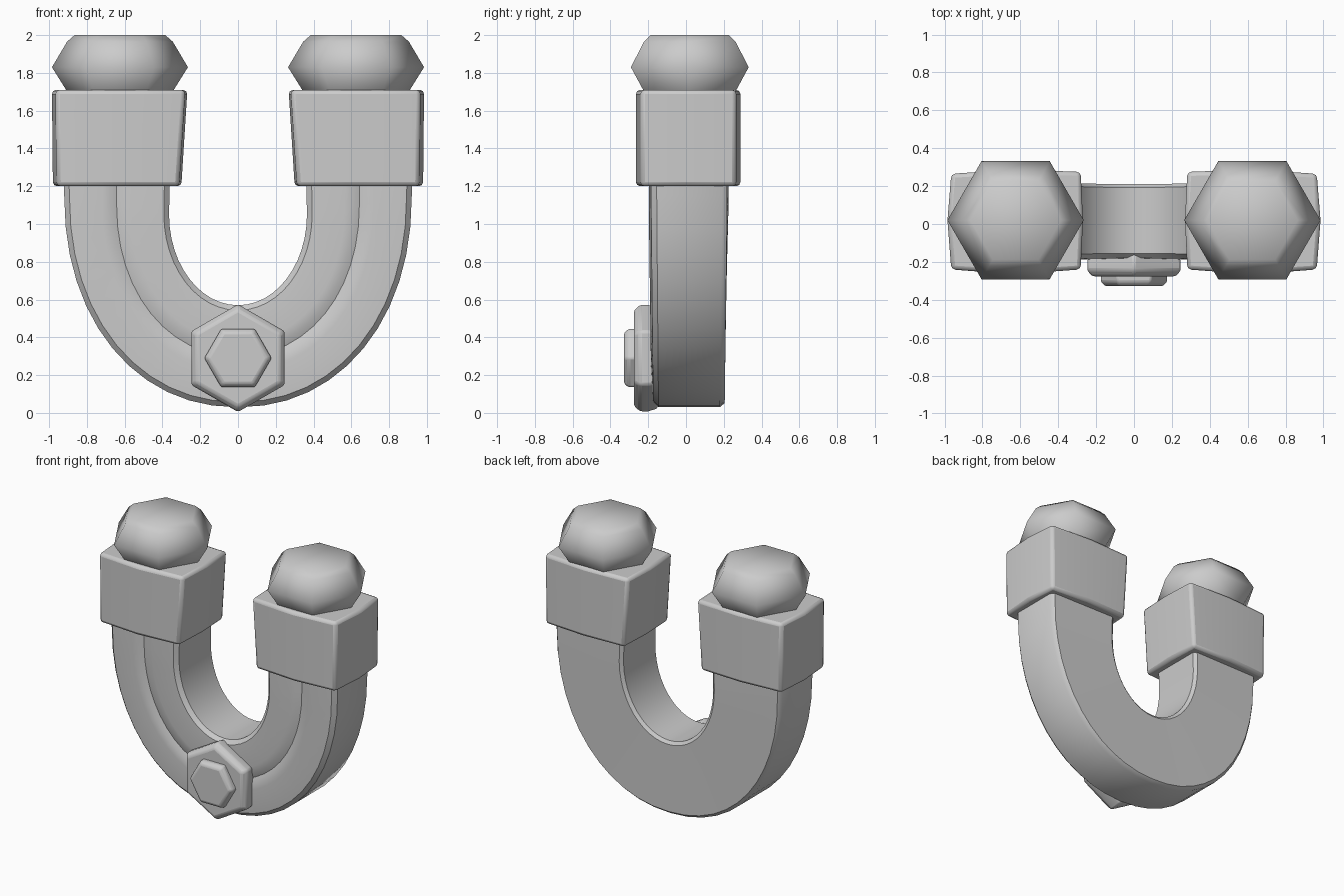
import bpy, bmesh, math

if "Cube" in bpy.data.objects:
    bpy.data.objects.remove(bpy.data.objects["Cube"])


def loft(name, rings, bevel=0.0, mirror=False, angle=35):
    """Skin a list of equal-length closed rings and cap both ends."""
    bm = bmesh.new()
    vs = [[bm.verts.new(p) for p in r] for r in rings]
    n = len(rings[0])
    for a, b in zip(vs, vs[1:]):
        for i in range(n):
            j = (i + 1) % n
            bm.faces.new((a[i], a[j], b[j], b[i]))
    bm.faces.new(vs[0])
    bm.faces.new(vs[-1])
    bmesh.ops.recalc_face_normals(bm, faces=bm.faces)
    me = bpy.data.meshes.new(name)
    bm.to_mesh(me)
    bm.free()
    ob = bpy.data.objects.new(name, me)
    bpy.context.collection.objects.link(ob)
    bpy.ops.object.select_all(action='DESELECT')
    ob.select_set(True)
    bpy.context.view_layer.objects.active = ob
    bpy.ops.object.shade_smooth_by_angle(angle=math.radians(angle))
    if bevel:
        m = ob.modifiers.new("bevel", 'BEVEL')
        m.width, m.segments, m.limit_method = bevel, 2, 'ANGLE'
        m.angle_limit = math.radians(30)
    if mirror:
        ob.modifiers.new("mirror", 'MIRROR')
    return ob


def hexagon(r, start=0):
    return [(r * math.cos(math.radians(start + 60 * i)),
             r * math.sin(math.radians(start + 60 * i))) for i in range(6)]


# U-shaped bar: section is (fraction from inner to outer edge, y), grooved in front
section = [(0, -0.165), (0.05, -0.192), (0.36, -0.197), (0.44, -0.19), (0.5, -0.175),
           (0.56, -0.19), (0.64, -0.197), (0.95, -0.185), (1, -0.155),
           (1, 0.19), (0.96, 0.218), (0.04, 0.224), (0, 0.205)]


def station(inner, outer, k):
    return [(inner[0] + (outer[0] - inner[0]) * f, y * k,
             inner[1] + (outer[1] - inner[1]) * f) for f, y in section]


rings = [station((-0.36, 1.3), (-0.925, 1.3), 1)]
for i in range(25):
    t = math.radians(-90 + 7.5 * i)
    s, c = math.sin(t), max(math.cos(t), 0)
    wide = math.copysign(abs(s) ** 0.94, s)
    rings.append(station((0.365 * s, 1.05 - 0.48 * c),
                         (0.92 * wide, 1.15 - 1.12 * c ** 0.94), 1 - 0.06 * c))
rings.append(station((0.36, 1.3), (0.925, 1.3), 1))
loft("u_bar", rings, angle=40)


# Collars: slightly bulging blocks around the two bar ends
def collar_ring(z, inner, outer):
    mid = (inner + outer) / 2
    return [(inner, 0.02, z), (inner + 0.012, -0.24, z), (mid, -0.265, z), (outer - 0.02, -0.24, z),
            (outer, 0.02, z), (outer - 0.02, 0.265, z), (mid, 0.288, z), (inner + 0.012, 0.275, z)]


loft("end_collars", [collar_ring(1.2, 0.30, 0.98), collar_ring(1.71, 0.268, 0.985)],
     bevel=0.022, mirror=True)

# Hexagonal studs on the collars
stud = [(0.27, 1.68), (0.285, 1.71), (0.36, 1.83), (0.28, 1.965), (0.24, 2.0)]
loft("end_studs", [[(0.625 + x, 0.02 + y, z) for x, y in hexagon(r)] for r, z in stud],
     mirror=True, angle=62)


# Front hex plate and bolt head
def front_hex(name, profile, start, bevel):
    loft(name, [[(x, y, 0.29 + z) for x, z in hexagon(r, start)] for r, y in profile], bevel)


front_hex("front_hex_plate", [(0.27, -0.15), (0.285, -0.2), (0.285, -0.245), (0.255, -0.276)], 30, 0.012)
front_hex("front_bolt_head", [(0.178, -0.26), (0.178, -0.305), (0.155, -0.328)], 0, 0.01)
